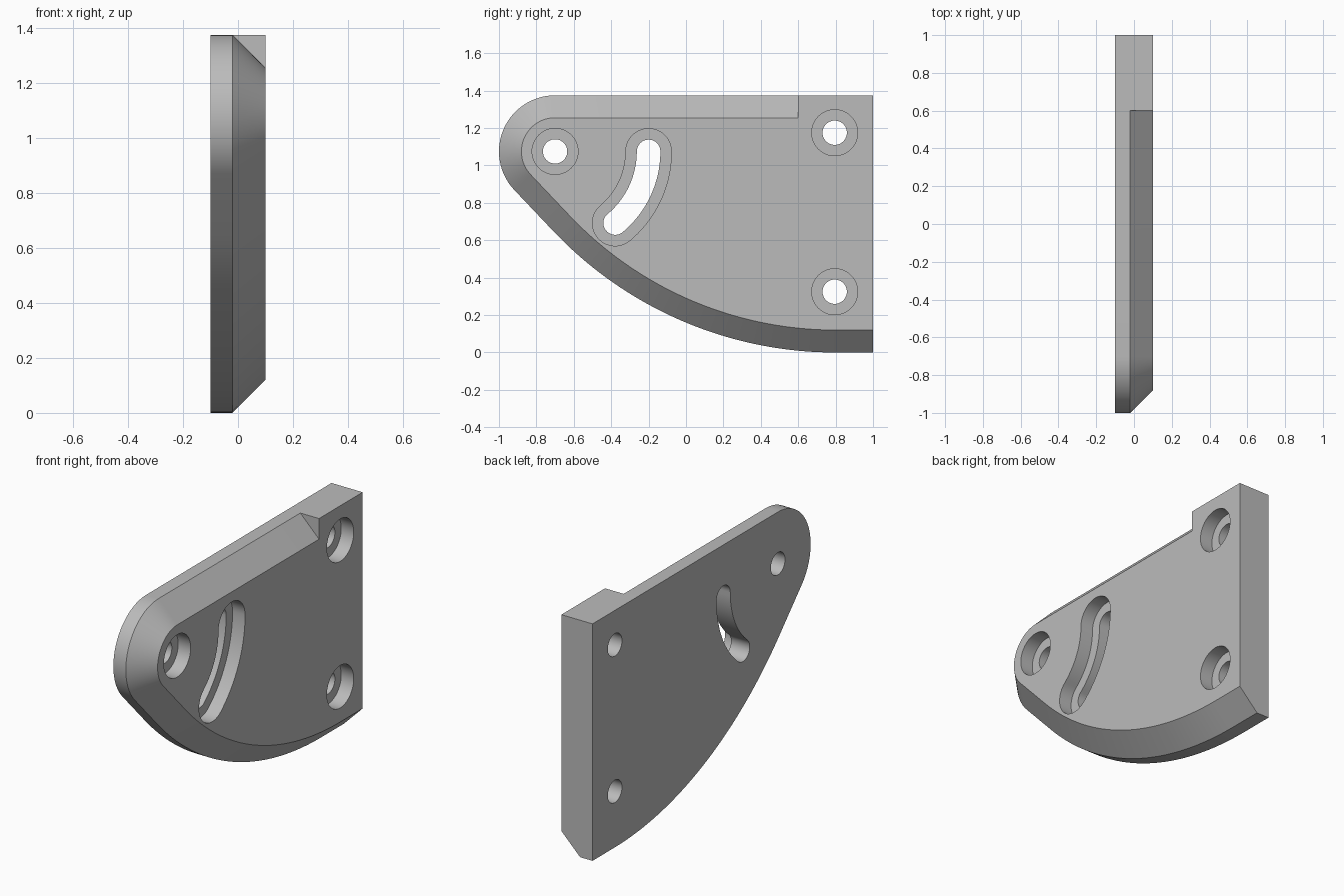
import bpy, bmesh
from math import sin, cos, radians, degrees, acos, atan2, hypot

if "Cube" in bpy.data.objects:
    bpy.data.objects.remove(bpy.data.objects["Cube"])

grey = bpy.data.materials.new("plain grey")
grey.use_nodes = True
grey.diffuse_color = (0.5, 0.5, 0.5, 1)
grey.node_tree.nodes["Principled BSDF"].inputs["Base Color"].default_value = (0.5, 0.5, 0.5, 1)

BACK, SHOULDER, FACE = -0.1, -0.02, 0.1   # levels across the thickness
FLOOR = 0.02                              # bottom of the counterbores
CHAMFER = 0.12
TOP = 1.375
NOSE, NOSE_R = (-0.7, 1.075), 0.3
BELLY_R = 2.08
BELLY = (0.8, BELLY_R)


def arc(centre, radius, start, end, steps):
    """Points along an arc in the y-z plane, angles in degrees."""
    angles = [radians(start + (end - start) * i / steps) for i in range(steps + 1)]
    return [(centre[0] + radius * cos(a), centre[1] + radius * sin(a)) for a in angles]


def loft(name, levels):
    """Closed solid through matching outlines, each given as (x, points)."""
    bm = bmesh.new()
    rings = [[bm.verts.new((x, y, z)) for y, z in pts] for x, pts in levels]
    n = len(rings[0])
    for low, high in zip(rings, rings[1:]):
        for i in range(n):
            j = (i + 1) % n
            bm.faces.new((low[i], low[j], high[j], high[i]))
    bm.faces.new(rings[0][::-1])
    bm.faces.new(rings[-1])
    bmesh.ops.remove_doubles(bm, verts=bm.verts, dist=1e-5)
    bmesh.ops.recalc_face_normals(bm, faces=bm.faces)
    mesh = bpy.data.meshes.new(name)
    bm.to_mesh(mesh)
    bm.free()
    mesh.materials.append(grey)
    obj = bpy.data.objects.new(name, mesh)
    bpy.context.collection.objects.link(obj)
    return obj


# Angle at which the straight edge touches both the nose and the belly arc
dy, dz = NOSE[0] - BELLY[0], NOSE[1] - BELLY[1]
tangent = degrees(atan2(dz, dy)) % 360 + degrees(acos((BELLY_R - NOSE_R) / hypot(dy, dz)))


def outline(inset):
    """Plate edge moved inward, with the square tab left at full height."""
    return (arc(NOSE, NOSE_R - inset, 90, tangent, 32)
            + arc(BELLY, BELLY_R - inset, tangent, 270, 40)
            + [(1, inset), (1, TOP), (0.6, TOP), (0.6, TOP - inset)])


plate = loft("bracket_plate", [(BACK, outline(0)), (SHOULDER, outline(0)),
                               (FACE, outline(CHAMFER))])


def cut(points, x0, x1):
    """Remove a straight prism from the plate."""
    cutter = loft("cutter", [(x0, points), (x1, points)])
    cutter.hide_render = True
    mod = plate.modifiers.new("cut", 'BOOLEAN')
    mod.operation = 'DIFFERENCE'
    mod.solver = 'EXACT'
    mod.object = cutter
    bpy.context.view_layer.objects.active = plate
    bpy.ops.object.modifier_apply(modifier=mod.name)
    bpy.data.objects.remove(cutter)


def slot(half):
    """Curved slot outline, swung about the nose hole."""
    sweep, swing = -50, 0.5
    ends = [arc(NOSE, swing, a, a, 1)[0] for a in (0, sweep)]
    return (arc(NOSE, swing + half, sweep, 0, 20)[:-1]
            + arc(ends[0], half, 0, 180, 20)[:-1]
            + arc(NOSE, swing - half, 0, sweep, 20)[:-1]
            + arc(ends[1], half, sweep - 180, sweep, 20)[:-1])


# Counterbored screw holes
for centre in (NOSE, (0.795, 1.175), (0.795, 0.325)):
    cut(arc(centre, 0.123, 0, 360, 48)[:-1], FLOOR, 0.2)
    cut(arc(centre, 0.065, 0, 360, 48)[:-1], -0.2, 0.2)

# Counterbored curved slot
cut(slot(0.122), FLOOR, 0.2)
cut(slot(0.063), -0.2, 0.2)

# Smooth curves with crisp edges
bpy.ops.object.select_all(action='DESELECT')
plate.select_set(True)
bpy.context.view_layer.objects.active = plate
bpy.ops.object.shade_smooth_by_angle(angle=radians(25))
